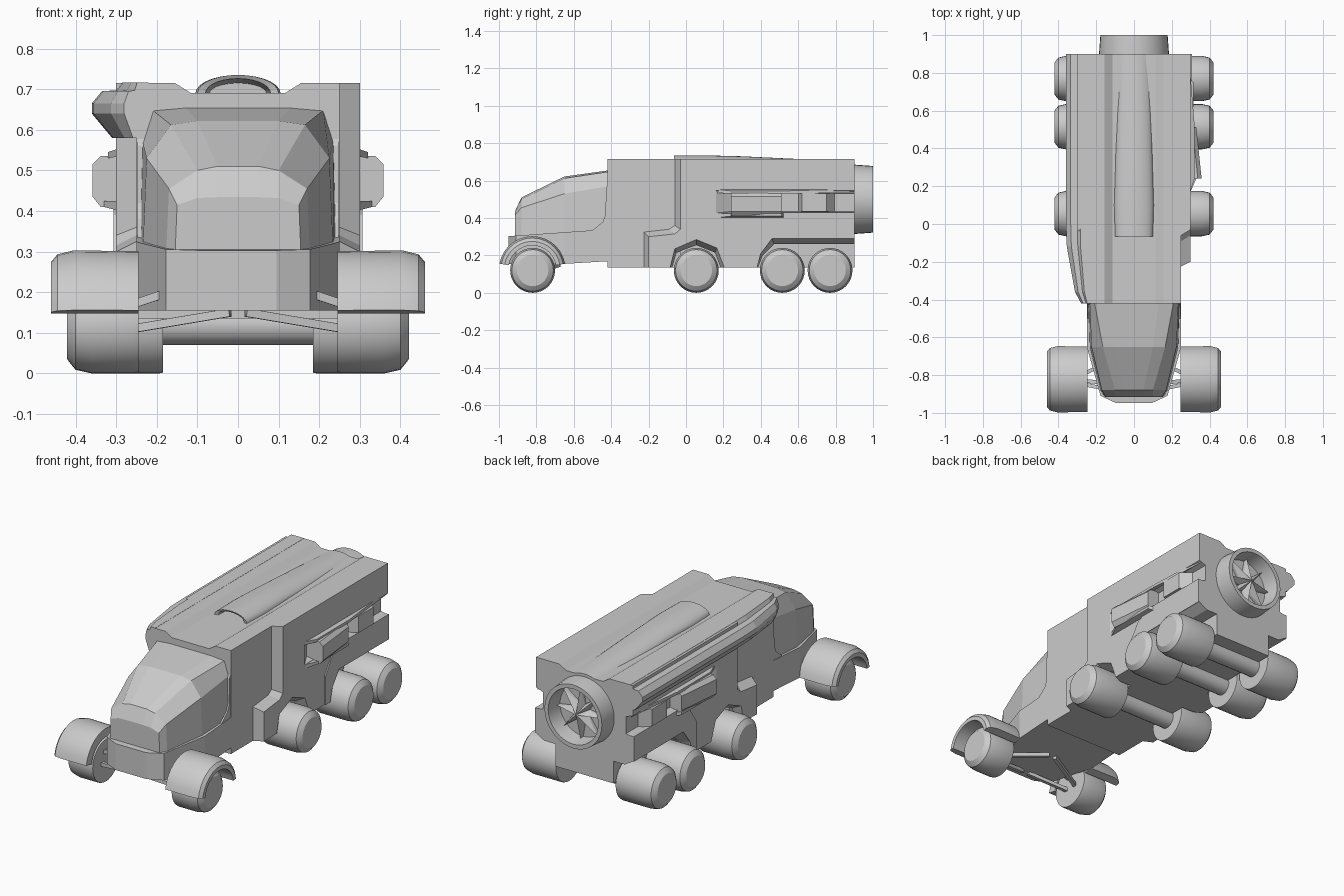
import bpy, bmesh
from math import sin, cos, pi, radians
from mathutils import Vector

if "Cube" in bpy.data.objects:
    bpy.data.objects.remove(bpy.data.objects["Cube"])


def loft(name, rings, caps=True, closed=False, smooth=False):
    """Skin a list of equal-length point rings into one object."""
    bm = bmesh.new()
    rows = [[bm.verts.new(p) for p in r] for r in rings]
    pairs = list(zip(rows, rows[1:])) + ([(rows[-1], rows[0])] if closed else [])
    for a, b in pairs:
        for i in range(len(a)):
            j = (i + 1) % len(a)
            bm.faces.new((a[i], a[j], b[j], b[i]))
    if caps and not closed:
        bm.faces.new(rows[0])
        bm.faces.new(rows[-1])
    bmesh.ops.recalc_face_normals(bm, faces=bm.faces)
    me = bpy.data.meshes.new(name)
    bm.to_mesh(me)
    bm.free()
    ob = bpy.data.objects.new(name, me)
    bpy.context.collection.objects.link(ob)
    if smooth:
        bpy.ops.object.select_all(action='DESELECT')
        ob.select_set(True)
        bpy.context.view_layer.objects.active = ob
        bpy.ops.object.shade_smooth_by_angle(angle=radians(28))
    return ob


def both(half):
    """Mirror (x, z) half-section into a full loop."""
    return half + [(-p[0],) + tuple(p[1:]) for p in reversed(half)]


def along_y(name, pts, y0, y1):
    return loft(name, [[(x, y, z) for x, z in pts] for y in (y0, y1)])


def side_loft(name, s, layers):
    """Loft (y, z) outlines at the given x, on side s."""
    return loft(name, [[(s * x, y, z) for y, z in o] for x, o in layers])


def rect(y0, y1, z0, z1):
    return [(y0, z0), (y1, z0), (y1, z1), (y0, z1)]


def lathe_x(name, prof, y, z, n=32, caps=True, closed=False):
    return loft(name, [[(x, y + r * cos(2 * pi * i / n), z + r * sin(2 * pi * i / n))
                        for i in range(n)] for x, r in prof], caps, closed, True)


def beam(name, a, b, t):
    a, b = Vector(a), Vector(b)
    d = (b - a).normalized()
    u = d.cross(Vector((0, 0, 1))).normalized() * t
    v = d.cross(u).normalized() * t
    return loft(name, [[p + u + v, p - u + v, p - u - v, p + u - v] for p in (a, b)])


# Body with a shallow groove along the roof
roof = [(0.155, 0.715), (0.115, 0.69)]
along_y("body_front", both([(0.25, 0.135), (0.25, 0.715)] + roof), -0.42, -0.03)
along_y("body_rear", both([(0.25, 0.29), (0.25, 0.715)] + roof), -0.05, 0.9)
along_y("chassis_keel", both([(0.18, 0.135), (0.18, 0.4)]), -0.1, 0.9)

# Side panels with wheel arches, intake slot, flare and vents
outer = [(-0.03, 0.715), (-0.03, 0.34), (-0.06, 0.315), (-0.2, 0.3), (-0.2, 0.135),
         (-0.085, 0.135), (-0.06, 0.235), (0.055, 0.285), (0.165, 0.24), (0.205, 0.135),
         (0.36, 0.135), (0.4, 0.21), (0.46, 0.29), (0.9, 0.29), (0.9, 0.715)]
inner = [(-0.06, 0.715), (-0.06, 0.36), (-0.09, 0.34), (-0.225, 0.325), (-0.225, 0.135),
         (-0.075, 0.135), (-0.052, 0.215), (0.055, 0.255), (0.155, 0.215), (0.185, 0.135),
         (0.385, 0.135), (0.41, 0.2), (0.47, 0.26), (0.9, 0.26), (0.9, 0.715)]
flare = [(0.34, 0.135), (0.34, 0.3), (0.4, 0.39), (0.5, 0.43), (0.9, 0.43),
         (0.9, 0.29), (0.46, 0.29), (0.4, 0.21), (0.38, 0.135)]
for s, side in ((1, "right"), (-1, "left")):
    panel = side_loft("side_panel_" + side, s, [(0.18, inner), (0.25, inner), (0.3, outer)])
    cutter = side_loft("slot_cutter", s, [(0.258, rect(0.24, 0.95, 0.435, 0.53)),
                                          (0.31, rect(0.14, 0.95, 0.425, 0.55))])
    cutter.hide_render = True
    mod = panel.modifiers.new("slot", 'BOOLEAN')
    mod.object = cutter
    mod.solver = 'EXACT'
    bpy.context.view_layer.objects.active = panel
    bpy.ops.object.modifier_apply(modifier=mod.name)
    bpy.data.objects.remove(cutter)
    side_loft("rear_flare_" + side, s, [(0.28, flare), (0.306, flare)])
    loft("side_intake_" + side, [[(s * x, y, z) for x, z in
         ((0.255, 0.405), (xo - 0.02, 0.41), (xo, 0.435), (xo, 0.515), (xo - 0.02, 0.535), (0.255, 0.535))]
         for y, xo in ((0.24, 0.358), (0.51, 0.33))])
    side_loft("intake_ledge_" + side, s, [(0.29, rect(0.15, 0.53, 0.4, 0.425)),
                                          (0.33, rect(0.24, 0.51, 0.41, 0.425))])
    side_loft("intake_brow_" + side, s, [(0.29, rect(0.15, 0.9, 0.535, 0.555)),
                                         (0.32, rect(0.24, 0.53, 0.53, 0.545))])
    side_loft("rear_vent_" + side, s, [(0.25, rect(0.6, 0.8, 0.43, 0.535)),
                                       (0.315, rect(0.62, 0.75, 0.435, 0.53))])

# Rail pod along the upper left edge, tapering at the front
pod = [(-0.22, 0.58), (-0.31, 0.58), (-0.36, 0.64), (-0.36, 0.665), (-0.335, 0.695),
       (-0.3, 0.697), (-0.285, 0.716), (-0.22, 0.716)]
loft("rail_pod", [[(-0.22 + (x + 0.22) * k, y, z) for x, z in pod]
                  for y, k in ((-0.42, 0.43), (-0.36, 0.66), (-0.12, 0.97), (0.0, 1), (0.9, 1))])

# Roof duct, open at the front
def duct_ring(y, w, h, z, n=28):
    return [(w * cos(2 * pi * i / n), y, z + h * sin(2 * pi * i / n)) for i in range(n)]

loft("roof_duct", [duct_ring(*r) for r in (
    (0.1, 0.07, 0.025, 0.69), (-0.06, 0.08, 0.036, 0.69), (-0.065, 0.1, 0.045, 0.69),
    (0.1, 0.105, 0.046, 0.689), (0.3, 0.1, 0.046, 0.684), (0.55, 0.096, 0.046, 0.672),
    (0.9, 0.092, 0.046, 0.655))], smooth=True)

# Rear exhaust ring with a folded star
n = 36
loft("exhaust_ring", [duct_ring(y, r, r, 0.5, n) for y, r in (
    (0.88, 0.185), (0.905, 0.185), (1.0, 0.178), (1.0, 0.155), (0.91, 0.145))], smooth=True)
star = [(r * cos(pi * i / 8), y, 0.5 + r * sin(pi * i / 8)) for i in range(16)
        for r, y in [(0.148, 0.935) if i % 2 == 0 else (0.045, 0.92)]]
loft("exhaust_star", [[(x * 0.98, 0.9, z) for x, y, z in star], star,
                      [(x * 0.03, 0.975, 0.5 + (z - 0.5) * 0.03) for x, y, z in star]])

# Cab canopy
cab = [(-0.915, [(0.155, 0.29), (0.15, 0.415), (0.1, 0.432), (0.05, 0.434)]),
       (-0.88, [(0.177, 0.29), (0.17, 0.455), (0.1, 0.5), (0.05, 0.51)]),
       (-0.65, [(0.235, 0.29), (0.225, 0.53), (0.165, 0.612), (0.1, 0.622)]),
       (-0.41, [(0.242, 0.29), (0.235, 0.57), (0.21, 0.648), (0.13, 0.655)])]
loft("cab_canopy", [[(x, y, z) for x, z in both(h)] for y, h in cab])

# Cab base, rear pillars and underside
plan = both([(0.095, -0.948), (0.177, -0.91), (0.25, -0.65), (0.25, -0.41)])
loft("cab_base", [[(x, y, 0.155 + max(0, y + 0.65) * 0.06) for x, y in plan],
                  [(x, y, 0.303 + (y + 0.948) * 0.07) for x, y in plan]])
pillar = [(-0.41, 0.6), (-0.428, 0.56), (-0.43, 0.42), (-0.445, 0.38), (-0.5, 0.334), (-0.41, 0.3)]
for s, side in ((1, "right"), (-1, "left")):
    side_loft("cab_pillar_" + side, s, [(0.21, pillar), (0.247, pillar)])

# Front wheels, arched fenders and suspension arms
tyre = lambda x0: [(x0, 0.118), (x0 + 0.01, 0.12), (0.36, 0.12), (0.4, 0.111), (0.417, 0.09), (0.421, 0.084)]
section = [(0.245, 0.128), (0.245, 0.176), (0.405, 0.178), (0.445, 0.168), (0.46, 0.15), (0.46, 0.128)]
for s, side in ((1, "right"), (-1, "left")):
    lathe_x("front_wheel_" + side, [(s * x, r) for x, r in tyre(0.245)], -0.82, 0.12)
    loft("front_fender_" + side, [[(s * x, -0.822 + r * cos(a), 0.125 + r * sin(a)) for x, r in section]
         for a in [radians(10 + 160 * i / 14) for i in range(15)]], smooth=True)
    for y0, y1 in ((-0.9, -0.85), (-0.68, -0.79)):
        beam("lower_arm_" + side, (s * 0.02, y0, 0.15), (s * 0.26, y1, 0.11), 0.01)
    beam("upper_arm_" + side, (s * 0.17, -0.84, 0.2), (s * 0.26, -0.83, 0.17), 0.01)

# Three rear axles with wide wheels
for i, y in enumerate((0.055, 0.515, 0.77)):
    lathe_x("axle_%d" % (i + 1), [(-0.2, 0.05), (0.2, 0.05)], y, 0.12, 20)
    for s, side in ((1, "right"), (-1, "left")):
        lathe_x("rear_wheel_%d_%s" % (i + 1, side), [(s * x, r) for x, r in tyre(0.185)], y, 0.12)
